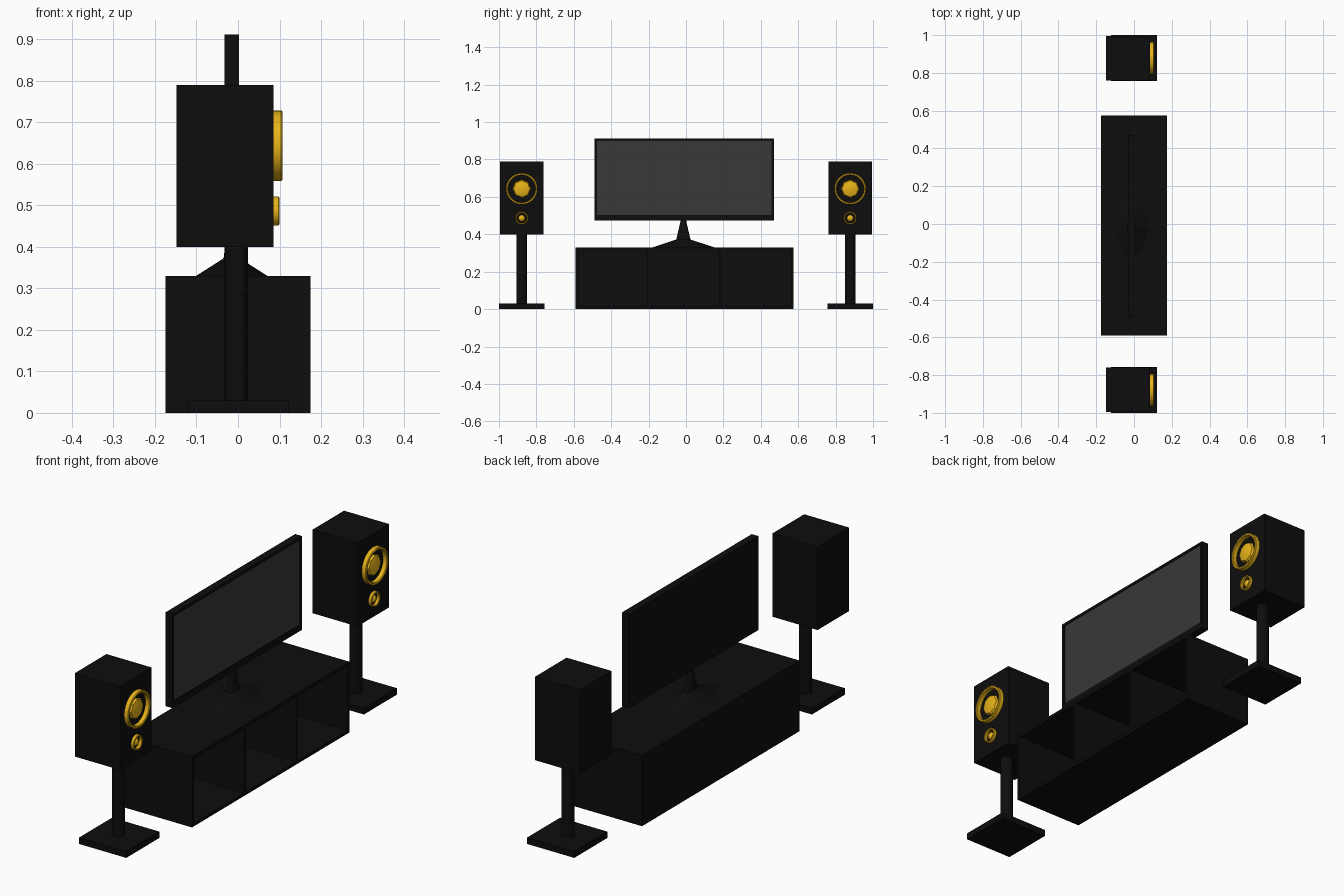
import bpy, bmesh, math
from mathutils import Matrix

if "Cube" in bpy.data.objects:
    bpy.data.objects.remove(bpy.data.objects["Cube"])


def material(name, rgb):
    m = bpy.data.materials.new(name)
    m.diffuse_color = (*rgb, 1)
    m.use_nodes = True
    m.node_tree.nodes["Principled BSDF"].inputs["Base Color"].default_value = m.diffuse_color
    return m


BLACK = material("black", (0.004, 0.004, 0.004))
GOLD = material("gold", (0.8, 0.45, 0.01))
GREY = material("screen_grey", (0.04, 0.04, 0.04))


def finish(name, bm, mat, smooth=False):
    bmesh.ops.recalc_face_normals(bm, faces=bm.faces)
    me = bpy.data.meshes.new(name)
    bm.to_mesh(me)
    bm.free()
    me.materials.append(mat)
    ob = bpy.data.objects.new(name, me)
    bpy.context.collection.objects.link(ob)
    if smooth:
        bpy.ops.object.select_all(action='DESELECT')
        ob.select_set(True)
        bpy.context.view_layer.objects.active = ob
        bpy.ops.object.shade_smooth_by_angle(angle=math.radians(35))
    return ob


def box(name, x, y, z, mat=BLACK):
    bm = bmesh.new()
    size = [b - a for a, b in (x, y, z)]
    mid = [(a + b) / 2 for a, b in (x, y, z)]
    bmesh.ops.create_cube(bm, size=1, matrix=Matrix.Translation(mid) @ Matrix.Diagonal((*size, 1)))
    return finish(name, bm, mat)


def lathe(name, profile, origin, mat, along_x=False, steps=32, scale=(1, 1, 1), closed=False):
    """Spin (radius, height) points round z, or round x for the drivers."""
    bm = bmesh.new()
    vs = [bm.verts.new((r, 0, h)) for r, h in profile]
    edges = [bm.edges.new(p) for p in zip(vs, vs[1:])]
    if closed:
        edges.append(bm.edges.new((vs[-1], vs[0])))
    bmesh.ops.spin(bm, geom=vs + edges, axis=(0, 0, 1), cent=(0, 0, 0),
                   angle=math.tau, steps=steps, use_duplicate=False)
    bmesh.ops.remove_doubles(bm, verts=bm.verts, dist=1e-5)
    turn = Matrix.Rotation(math.pi / 2, 4, 'Y') if along_x else Matrix.Identity(4)
    bm.transform(Matrix.Translation(origin) @ turn @ Matrix.Diagonal((*scale, 1)))
    return finish(name, bm, mat, True)


# Cabinet: open towards +x, three compartments
X0, X1, Y0, Y1, H, T = -0.175, 0.175, -0.59, 0.575, 0.33, 0.014
box("cabinet_bottom", (X0, X1), (Y0, Y1), (0, T))
box("cabinet_top", (X0, X1), (Y0, Y1), (H - T, H))
box("cabinet_back", (X0, X0 + T), (Y0, Y1), (T, H - T))
for i in range(4):
    y = Y0 + i * (Y1 - Y0 - T) / 3
    box(f"cabinet_upright_{i}", (X0 + T, X1), (y, y + T), (T, H - T))

# Television panel with a slightly recessed screen
box("tv_body", (-0.033, -0.003), (-0.49, 0.47), (0.474, 0.912))
box("tv_screen", (-0.003, -0.001), (-0.476, 0.456), (0.503, 0.9), GREY)
for name, y, z in (("left", (-0.49, -0.476), (0.474, 0.912)), ("right", (0.456, 0.47), (0.474, 0.912)),
                   ("bottom", (-0.476, 0.456), (0.474, 0.503)), ("top", (-0.476, 0.456), (0.9, 0.912))):
    box("tv_bezel_" + name, (-0.003, 0.003), y, z)

# Television stand: oval foot rising to a tapered neck
lathe("tv_stand", [(0, 0), (0.165, 0), (0.038, 0.042), (0.013, 0.15), (0, 0.15)],
      (-0.015, -0.014, H), BLACK, scale=(0.52, 1, 1))

# Speakers on stands
for side, cy in (("left", -0.878), ("right", 0.878)):
    box(side + "_speaker_base", (-0.122, 0.122), (cy - 0.122, cy + 0.122), (0, 0.03))
    lathe(side + "_speaker_post", [(0, 0), (0.028, 0), (0.028, 0.375), (0, 0.375)],
          (-0.004, cy, 0.028), BLACK, steps=24)
    box(side + "_speaker_box", (-0.148, 0.085), (cy - 0.117, cy + 0.117), (0.4, 0.79))
    for part, cz, r, w, d in (("woofer", 0.643, 0.085, 0.012, 0.022), ("tweeter", 0.486, 0.035, 0.008, 0.015)):
        o = (0.085, cy, cz)
        b = 0.003
        lathe(f"{side}_{part}_ring", [(r - w, -0.002), (r, -0.002), (r, d - b), (r - b, d),
                                      (r - w + b, d), (r - w, d - b)], o, GOLD, True, 40, closed=True)
    # Domes: faceted eight-sided woofer cap, round tweeter cap
    lathe(side + "_woofer_cap", [(0, 0.018), (0.025, 0.015), (0.044, 0.009), (0.05, -0.002), (0, -0.002)],
          (0.085, cy, 0.643), GOLD, True, steps=8)
    lathe(side + "_tweeter_cap", [(0, 0.012), (0.01, 0.01), (0.016, 0.005), (0.018, -0.002), (0, -0.002)],
          (0.085, cy, 0.486), GOLD, True, steps=20)
